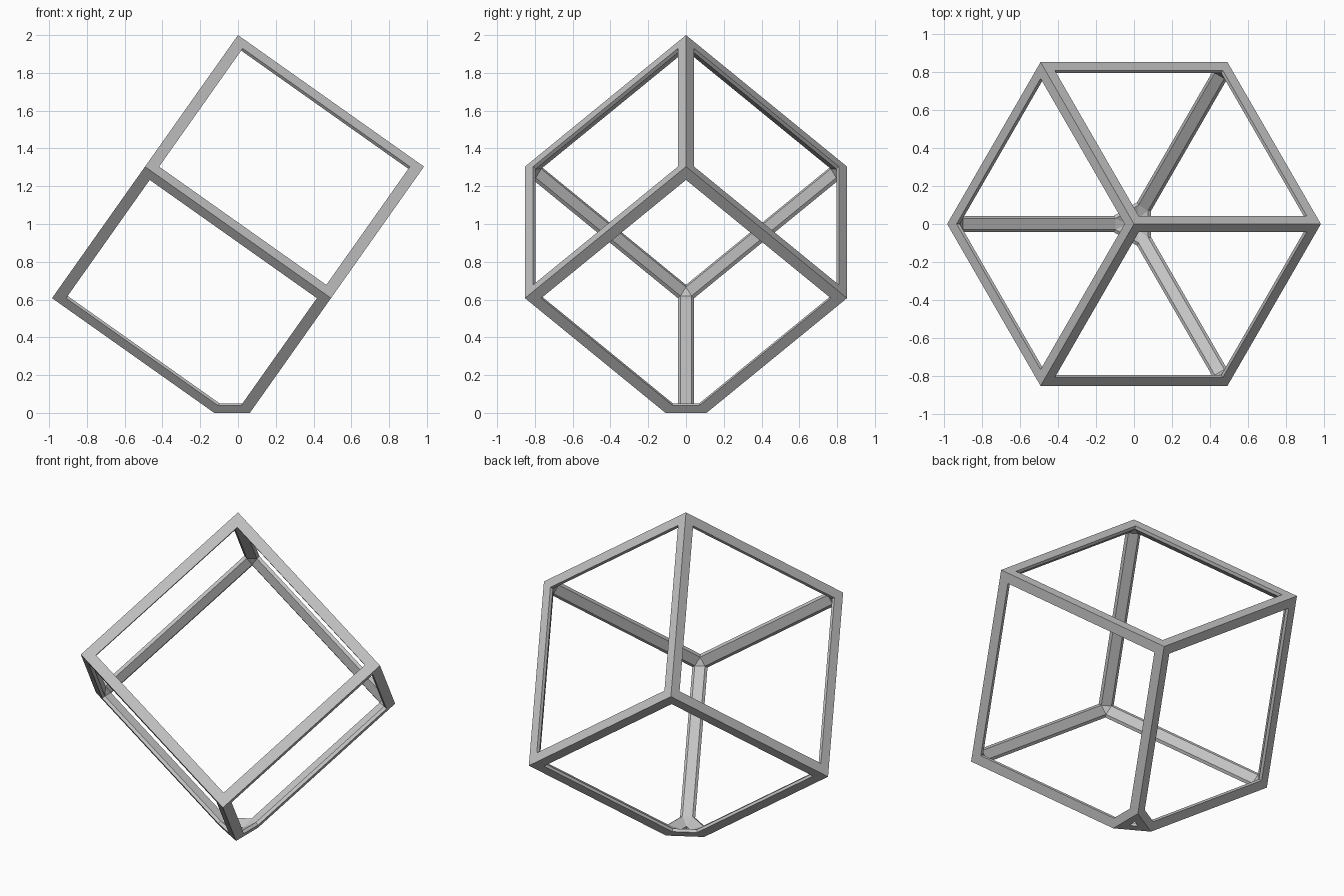
import bpy, bmesh
from math import sqrt, cos, sin, radians
from mathutils import Matrix, Vector

if "Cube" in bpy.data.objects:
    bpy.data.objects.remove(bpy.data.objects["Cube"], do_unlink=True)

SIDE = 1.206     # cube edge length
BAR = 0.061      # width of the bars on each face
FOOT = 0.048     # width of the bars around the cut corner
LIP = 0.02       # depth of the straight window walls

# Solid cube balanced on a corner, with that corner cut flat
solid = bmesh.new()
bmesh.ops.create_cube(solid, size=SIDE)
bmesh.ops.translate(solid, verts=solid.verts, vec=[SIDE / 2] * 3)
axes = [Vector((sqrt(2 / 3) * cos(radians(a)), sqrt(2 / 3) * sin(radians(a)), 1 / sqrt(3)))
        for a in (180, 300, 60)]
tilt = Matrix(axes).transposed().to_4x4()
drop = Matrix.Translation((0, 0, 2 - SIDE * sqrt(3)))
bmesh.ops.transform(solid, matrix=drop @ tilt, verts=solid.verts)
cut = bmesh.ops.bisect_plane(solid, geom=solid.verts[:] + solid.edges[:] + solid.faces[:],
                             plane_co=(0, 0, 0), plane_no=(0, 0, -1), clear_outer=True)
rim = [e for e in cut["geom_cut"] if isinstance(e, bmesh.types.BMEdge)]
bmesh.ops.contextual_create(solid, geom=rim)
bmesh.ops.recalc_face_normals(solid, faces=solid.faces)
solid.normal_update()


def window(points, normal):
    """Inset outline of a face, narrower along the cut corner."""
    n = len(points)
    inward, width = [], []
    for i in range(n):
        a, b = points[i], points[(i + 1) % n]
        inward.append(normal.cross(b - a).normalized())
        width.append(FOOT if max(a.z, b.z) < 0.01 else BAR)
    result = []
    for i in range(n):
        m1, m2, t1, t2 = inward[i - 1], inward[i], width[i - 1], width[i]
        c = m1.dot(m2)
        result.append(points[i] + ((t1 - c * t2) * m1 + (t2 - c * t1) * m2) / (1 - c * c))
    return result


# Outline of every window, on the outside and at the bottom of its lip
panels = []
frame = bmesh.new()
for face in solid.faces:
    outer = [v.co.copy() for v in face.verts]
    normal = face.normal.copy()
    hole = window(outer, normal)
    inner = [frame.verts.new(p - normal * LIP) for p in hole]
    panels.append((outer, hole, inner, normal))
solid.free()

# Chamfered inside of the bars, left open at the windows
bmesh.ops.convex_hull(frame, input=frame.verts[:])
frame.normal_update()
bmesh.ops.recalc_face_normals(frame, faces=frame.faces)
openings = [f for f in frame.faces if any(f.normal.dot(p[3]) > 0.999 for p in panels)]
bmesh.ops.delete(frame, geom=openings, context="FACES_ONLY")
loose = [e for e in frame.edges if not e.link_faces]
bmesh.ops.delete(frame, geom=loose, context="EDGES")
bmesh.ops.join_triangles(frame, faces=frame.faces[:], angle_face_threshold=0.01,
                         angle_shape_threshold=3.1)

# Outer faces of the bars and the window walls
for outer, hole, inner, normal in panels:
    rings = [[frame.verts.new(p) for p in outer], [frame.verts.new(p) for p in hole],
             [frame.verts.new(p - normal * LIP) for p in hole]]
    for first, second in zip(rings, rings[1:]):
        for i in range(len(first)):
            j = (i + 1) % len(first)
            frame.faces.new((first[i], first[j], second[j], second[i]))
bmesh.ops.remove_doubles(frame, verts=frame.verts[:], dist=0.0005)
bmesh.ops.recalc_face_normals(frame, faces=frame.faces[:])

mesh = bpy.data.meshes.new("cube_frame")
frame.to_mesh(mesh)
frame.free()

grey = bpy.data.materials.new("light_grey")
grey.use_nodes = True
colour = (0.55, 0.55, 0.55, 1)
grey.diffuse_color = colour
for node in grey.node_tree.nodes:
    if node.type == "BSDF_PRINCIPLED":
        node.inputs["Base Color"].default_value = colour
mesh.materials.append(grey)
bpy.context.collection.objects.link(bpy.data.objects.new("cube_frame", mesh))
